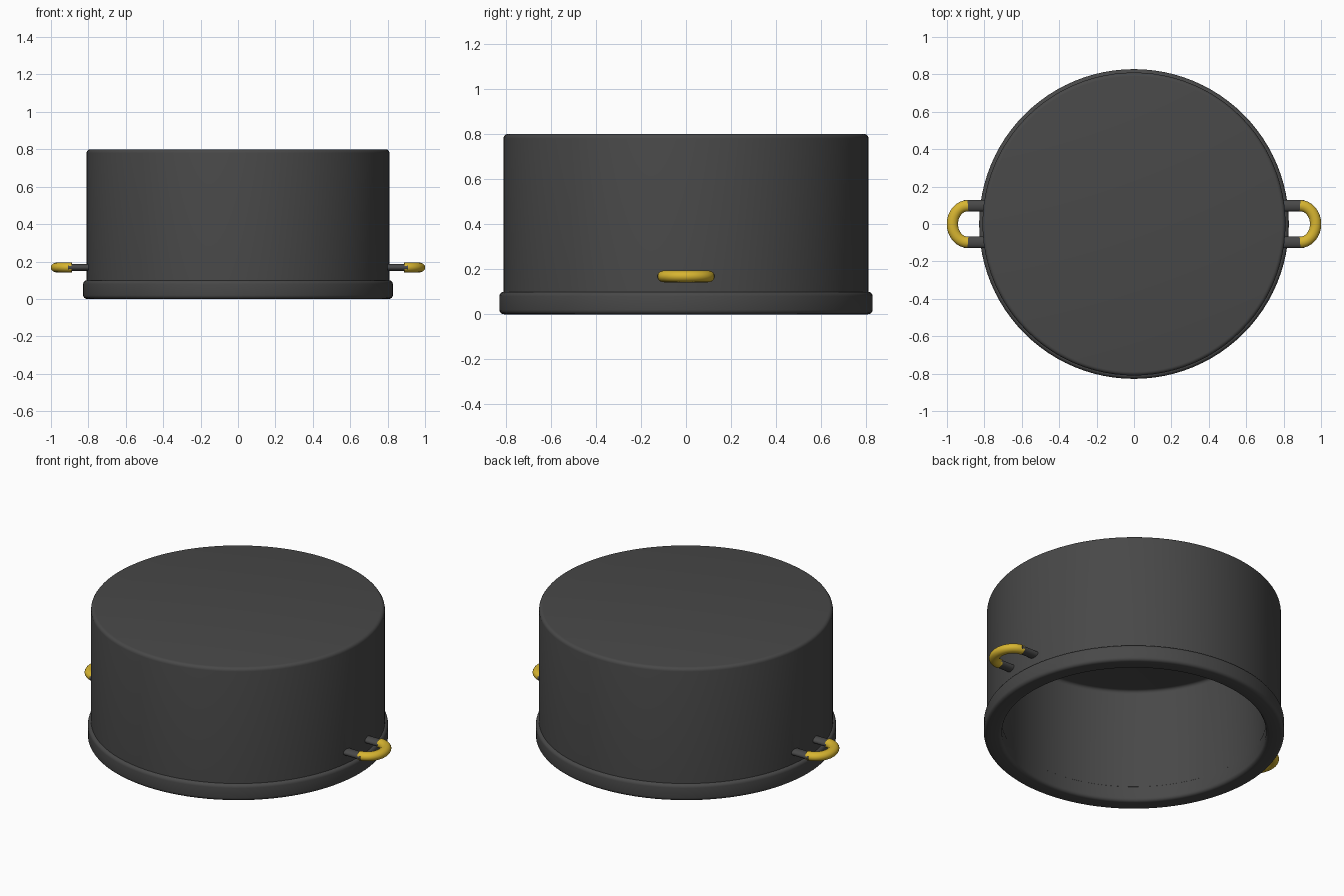
import bpy, bmesh
from math import sin, cos, pi, radians
from mathutils import Vector

cube = bpy.data.objects.get("Cube")
if cube:
    bpy.data.objects.remove(cube, do_unlink=True)


def material(name, rgb):
    m = bpy.data.materials.new(name)
    m.use_nodes = True
    m.diffuse_color = (*rgb, 1)
    m.node_tree.nodes["Principled BSDF"].inputs["Base Color"].default_value = (*rgb, 1)
    return m


DARK = material("dark grey metal", (0.065, 0.065, 0.065))
GOLD = material("gold", (0.68, 0.46, 0.03))


def finish(name, bm, mat, angle=35):
    bmesh.ops.recalc_face_normals(bm, faces=bm.faces)
    mesh = bpy.data.meshes.new(name)
    bm.to_mesh(mesh)
    bm.free()
    mesh.materials.append(mat)
    obj = bpy.data.objects.new(name, mesh)
    bpy.context.collection.objects.link(obj)
    bpy.ops.object.select_all(action="DESELECT")
    obj.select_set(True)
    bpy.context.view_layer.objects.active = obj
    bpy.ops.object.shade_smooth_by_angle(angle=radians(angle))
    return obj


def bridge(bm, a, b):
    n = len(a)
    for i in range(n):
        bm.faces.new((a[i], a[(i + 1) % n], b[(i + 1) % n], b[i]))


def corner(r, z, dr, dz, start):
    """Quarter-round profile corner around (r, z)."""
    return [(r + dr * cos(start + k * pi / 8), z + dz * sin(start + k * pi / 8))
            for k in range(5)]


def lathe(name, profile, mat, closed, sides=96):
    bm = bmesh.new()
    rings = [[bm.verts.new((r * cos(2 * pi * i / sides), r * sin(2 * pi * i / sides), z))
              for i in range(sides)] for r, z in profile]
    for a, b in zip(rings, rings[1:]):
        bridge(bm, a, b)
    if closed:
        bridge(bm, rings[-1], rings[0])
    else:
        bm.faces.new(rings[0])
        bm.faces.new(rings[-1])
    return finish(name, bm, mat)


def sweep(name, path, width, height, mat, sides=20):
    """Oval bar along a level path, capped at both ends."""
    bm = bmesh.new()
    rings = []
    for i, p in enumerate(path):
        t = (path[min(i + 1, len(path) - 1)] - path[max(i - 1, 0)]).normalized()
        across = Vector((-t.y, t.x, 0))
        rings.append([bm.verts.new(p + across * width * cos(2 * pi * k / sides)
                                   + Vector((0, 0, height * sin(2 * pi * k / sides))))
                      for k in range(sides)])
    for a, b in zip(rings, rings[1:]):
        bridge(bm, a, b)
    bm.faces.new(rings[0])
    bm.faces.new(rings[-1])
    return finish(name, bm, mat)


# Upturned pot: outer wall, rounded base on top, hollow inside
OUTER, INNER, TOP, FLOOR, B = 0.81, 0.73, 0.8, 0.7, 0.02
wall = corner(OUTER - B, TOP - B, B, B, 0)[::-1]
wall += [(OUTER, 0.02), (INNER, 0.02)]
wall += corner(INNER - B, FLOOR - B, B, B, 0)
lathe("pot_body", wall, DARK, closed=False)

# Thick rounded lip around the opening
RIM, LIP_H = 0.828, 0.1
lip = corner(RIM - B, LIP_H - B, B, B, 0)
lip += [(INNER + 0.01, LIP_H), (INNER - 0.002, LIP_H - 0.01)]
lip += corner(INNER - 0.002 + B, B, B, B, pi)
lip += corner(RIM - B, B, B, B, 1.5 * pi)
lathe("pot_lip", lip, DARK, closed=True)

# Handles: two grey posts and a gold grip on each side
Z, SPREAD, START = 0.168, 0.098, 0.888
for side, s in (("left", 1), ("right", -1)):
    for end, e in (("front", -1), ("back", 1)):
        sweep(f"{side}_{end}_handle_post",
              [Vector((s * 0.77, e * SPREAD, Z)), Vector((s * 0.91, e * SPREAD, Z))],
              0.031, 0.019, DARK)
    arc = [Vector((s * (START + 0.083 * cos(a)), SPREAD * sin(a), Z))
           for a in (-pi / 2 + pi * k / 24 for k in range(25))]
    sweep(f"{side}_handle_grip", arc, 0.03, 0.026, GOLD)
